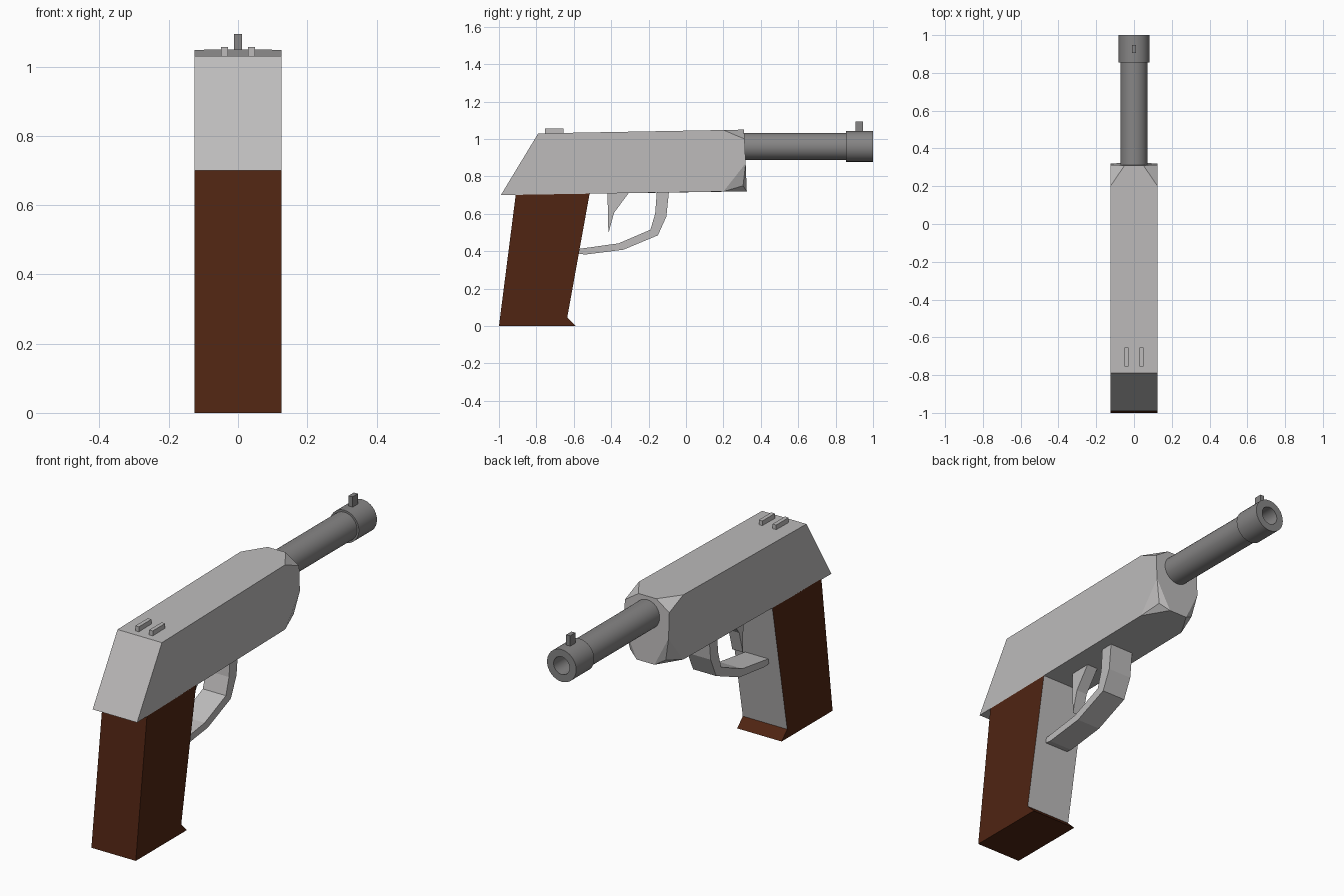
import bpy, bmesh, math
from mathutils import Matrix

if "Cube" in bpy.data.objects:
    bpy.data.objects.remove(bpy.data.objects["Cube"])


def material(name, rgb):
    m = bpy.data.materials.new(name)
    m.diffuse_color = (*rgb, 1)
    m.use_nodes = True
    m.node_tree.nodes["Principled BSDF"].inputs["Base Color"].default_value = m.diffuse_color
    return m


STEEL = material("light_steel", (0.51, 0.50, 0.50))
DARK = material("dark_steel", (0.24, 0.235, 0.235))
BROWN = material("brown_grip", (0.08, 0.018, 0.006))


def finish(name, bm, *mats, smooth=False):
    bmesh.ops.recalc_face_normals(bm, faces=bm.faces)
    me = bpy.data.meshes.new(name)
    bm.to_mesh(me)
    bm.free()
    for m in mats:
        me.materials.append(m)
    ob = bpy.data.objects.new(name, me)
    bpy.context.collection.objects.link(ob)
    if smooth:
        me.polygons.foreach_set("use_smooth", [True] * len(me.polygons))
        me.set_sharp_from_angle(angle=math.radians(35))
    return ob


def extrude_profile(profile, half):
    """Side profile (y, z) extruded across x."""
    bm = bmesh.new()
    face = bm.faces.new([bm.verts.new((-half, y, z)) for y, z in profile])
    ext = bmesh.ops.extrude_face_region(bm, geom=[face])
    verts = [v for v in ext["geom"] if isinstance(v, bmesh.types.BMVert)]
    bmesh.ops.translate(bm, vec=(2 * half, 0, 0), verts=verts)
    return bm


def box(name, mat, x, y, z):
    bm = extrude_profile([(y[0], z[0]), (y[1], z[0]), (y[1], z[1]), (y[0], z[1])],
                         (x[1] - x[0]) / 2)
    bmesh.ops.translate(bm, vec=((x[0] + x[1]) / 2, 0, 0), verts=bm.verts)
    return finish(name, bm, mat)


# Slide: mirrored corner points wrapped in a hull, front corners cut off
bm = bmesh.new()
half_points = [
    (0.125, -0.99, 0.70), (0.125, -0.79, 1.03), (0.125, 0.20, 1.048),
    (0.05, 0.31, 1.05), (0.125, 0.313, 1.0), (0.125, 0.319, 0.87),
    (0.10, 0.305, 0.75), (0.05, 0.325, 0.72), (0.125, 0.20, 0.719),
]
for x, y, z in half_points:
    for s in (-1, 1):
        bm.verts.new((s * x, y, z))
bmesh.ops.convex_hull(bm, input=bm.verts)
bmesh.ops.dissolve_limit(bm, angle_limit=math.radians(2), verts=bm.verts, edges=bm.edges)
finish("slide", bm, STEEL)

# Grip: brown with a steel front strap
bm = extrude_profile([(-1, 0), (-0.59, 0), (-0.635, 0.045), (-0.515, 0.71), (-0.91, 0.705)], 0.125)
bmesh.ops.recalc_face_normals(bm, faces=bm.faces)
for f in bm.faces:
    c = f.calc_center_median()
    f.material_index = int(f.normal.y > 0.8 and c.z > 0.2)
finish("grip", bm, BROWN, STEEL)

# Barrel with muzzle ring and bore, turned around the y axis
bm = bmesh.new()
lathe = [(0.0, 0.30), (0.072, 0.30), (0.072, 0.855), (0.082, 0.855), (0.082, 1.0),
         (0.045, 1.0), (0.045, 0.45), (0.0, 0.45)]
verts = [bm.verts.new((r, y, 0.96)) for r, y in lathe]
edges = [bm.edges.new(p) for p in zip(verts, verts[1:])]
bmesh.ops.spin(bm, geom=verts + edges, cent=(0, 0, 0.96), axis=(0, 1, 0),
               angle=2 * math.pi, steps=32)
bmesh.ops.remove_doubles(bm, verts=bm.verts, dist=0.0005)
finish("barrel", bm, DARK, smooth=True)

# Sights
box("front_sight", DARK, (-0.011, 0.011), (0.905, 0.947), (1.03, 1.094))
for side, s in (("left", -1), ("right", 1)):
    c = s * 0.039
    box("rear_sight_" + side, STEEL, (c - 0.01, c + 0.01), (-0.755, -0.655), (1.02, 1.056))

# Trigger
finish("trigger", extrude_profile(
    [(-0.42, 0.72), (-0.415, 0.495), (-0.385, 0.605), (-0.30, 0.72)], 0.03), STEEL)

# Trigger guard
outer = [(-0.09, 0.73), (-0.105, 0.585), (-0.15, 0.485), (-0.335, 0.408), (-0.54, 0.382), (-0.58, 0.388)]
inner = [(-0.575, 0.412), (-0.36, 0.442), (-0.19, 0.515), (-0.165, 0.60), (-0.155, 0.73)]
finish("trigger_guard", extrude_profile(outer + inner, 0.065), STEEL)
